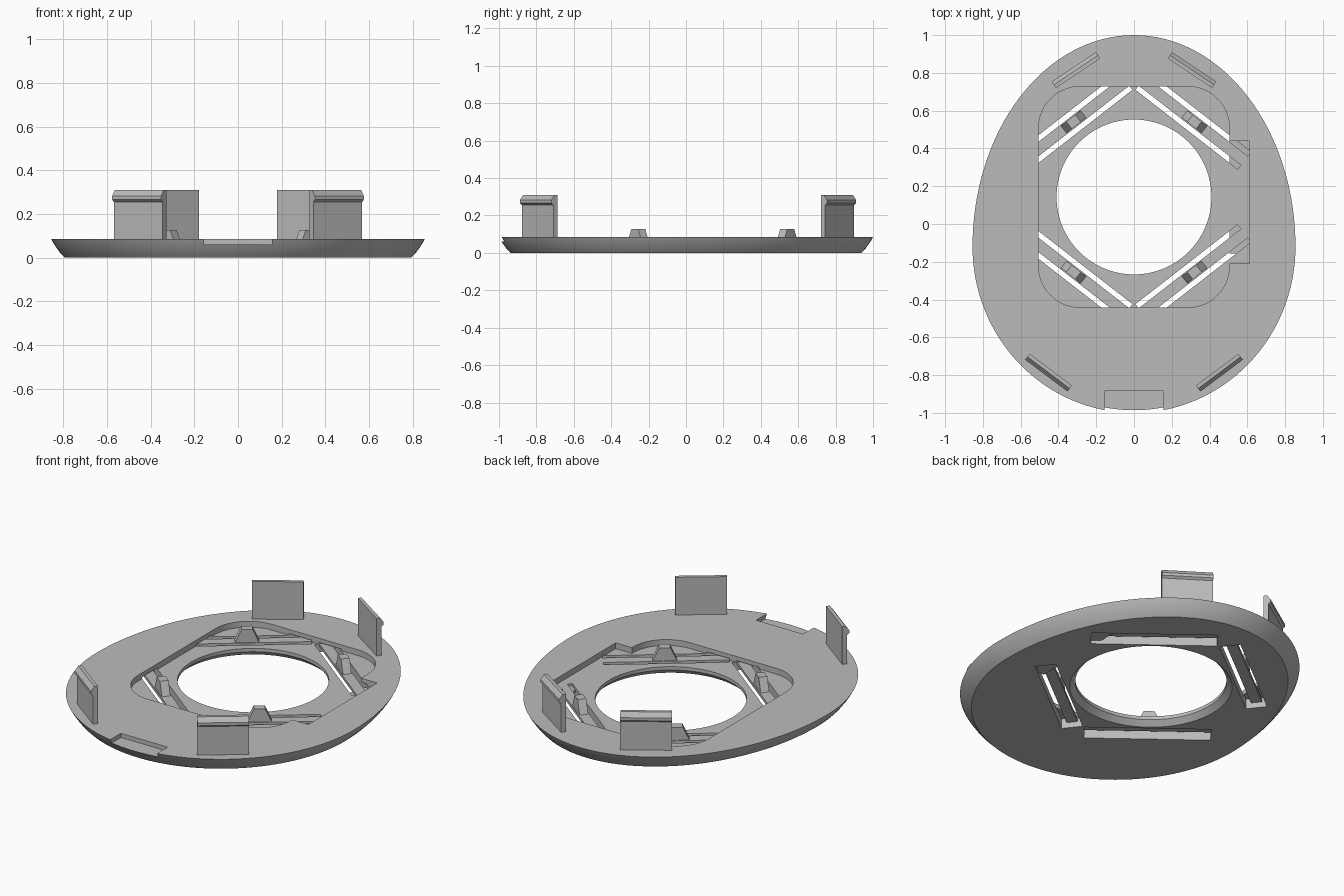
import bpy, bmesh, math
from mathutils import Matrix, Vector

cube = bpy.data.objects.get("Cube")
if cube:
    bpy.data.objects.remove(cube, do_unlink=True)

grey = bpy.data.materials.new("plain grey")
grey.use_nodes = True
grey.diffuse_color = (0.5, 0.5, 0.5, 1)
grey.node_tree.nodes["Principled BSDF"].inputs["Base Color"].default_value = (0.5, 0.5, 0.5, 1)

UP = Vector((0, 0, 1))
MID = 0.143          # centre of the opening along y
TOP, FLOOR = 0.085, 0.05


def loft(name, rings, matrix=Matrix()):
    """Closed solid through rings of equal point count."""
    bm = bmesh.new()
    loops = [[bm.verts.new(matrix @ Vector(p)) for p in ring] for ring in rings]
    n = len(loops[0])
    bm.faces.new(loops[0])
    bm.faces.new(loops[-1])
    for a, b in zip(loops, loops[1:]):
        for i in range(n):
            j = (i + 1) % n
            bm.faces.new((a[i], a[j], b[j], b[i]))
    bmesh.ops.recalc_face_normals(bm, faces=bm.faces)
    mesh = bpy.data.meshes.new(name)
    bm.to_mesh(mesh)
    bm.free()
    mesh.materials.append(grey)
    obj = bpy.data.objects.new(name, mesh)
    bpy.context.collection.objects.link(obj)
    return obj


def prism(name, pts, lo, hi, matrix=Matrix()):
    return loft(name, [[(x, y, z) for x, y in pts] for z in (lo, hi)], matrix)


def rect(x0, x1, y0, y1):
    return [(x0, y0), (x1, y0), (x1, y1), (x0, y1)]


def circle(r, z, n=96):
    return [(r * math.cos(math.tau * i / n), MID + r * math.sin(math.tau * i / n), z) for i in range(n)]


def frame(x_axis, y_axis, z_axis, origin):
    m = Matrix((x_axis, y_axis, z_axis)).transposed().to_4x4()
    m.translation = origin
    return m


def egg(inset, z, n=128):
    ring = []
    for i in range(n):
        a = math.tau * i / n
        c, s = math.cos(a), math.sin(a)
        ry = 1.12 if s > 0 else 0.88
        normal = Vector((c / 0.855, s / ry)).normalized()
        ring.append((0.855 * c - normal.x * inset, -0.12 + ry * s - normal.y * inset, z))
    return ring


# Egg-shaped base plate with a rounded underside edge
plate = loft("base_plate", [egg(0.062, 0), egg(0.041, 0.022), egg(0.024, 0.045),
                            egg(0.01, 0.066), egg(0, TOP)])

# Rounded recess outline
recess = []
for k, (sx, sy) in enumerate([(1, 1), (-1, 1), (-1, -1), (1, -1)]):
    for i in range(13):
        a = math.pi / 2 * (k + i / 12)
        recess.append((sx * 0.285 + 0.22 * math.cos(a), MID + sy * 0.365 + 0.22 * math.sin(a)))

cutters = [
    prism("recess_cutter", recess, FLOOR, 0.2),
    prism("side_channel_cutter", rect(0.4, 0.612, -0.21, 0.44), FLOOR, 0.2),
    prism("front_notch_cutter", rect(-0.155, 0.155, -1.2, -0.885), 0.06, 0.2),
    loft("opening_cutter", [circle(0.455, -0.015), circle(0.41, 0.03), circle(0.41, 0.2)]),
]

# Diagonal slots, spring arms and their bumps
for sx, side in ((1, "left"), (-1, "right")):
    for sy, end in ((1, "back"), (-1, "front")):
        along = Vector((0.79 * sx, -0.614 * sy, 0)).normalized()
        across = Vector((0.614 * sx, 0.79 * sy, 0)).normalized()
        origin = Vector((0.32 * sx, MID + 0.398 * sy, 0))
        flat = frame(along, across, UP, origin)
        cutters.append(prism("slot_cutter", rect(-0.35, 0.335, -0.058, 0.058), -0.1, 0.06, flat))
        prism(f"{end}_{side}_spring_arm", rect(-0.355, 0.34, -0.03, 0.03), 0.033, FLOOR, flat)
        upright = frame(along, UP, across, origin)
        prism(f"{end}_{side}_bump", [(-0.068, 0.045), (0.068, 0.045), (0.03, 0.127), (-0.03, 0.127)],
              -0.024, 0.024, upright)

for cutter in cutters:
    mod = plate.modifiers.new(cutter.name, "BOOLEAN")
    mod.operation, mod.solver, mod.object = "DIFFERENCE", "EXACT", cutter
bpy.context.view_layer.objects.active = plate
for mod in list(plate.modifiers):
    bpy.ops.object.modifier_apply(modifier=mod.name)
for cutter in cutters:
    bpy.data.objects.remove(cutter, do_unlink=True)

# Pad closing the slot ends below the side channel
prism("slot_end_pad", rect(0.505, 0.63, MID - 0.3, MID + 0.3), 0.02, 0.035)

# Upright snap clips with outward hooks
hook = [(-0.02, 0.05), (-0.02, 0.31), (0, 0.31), (0.02, 0.283), (0.02, 0.266), (0.008, 0.255), (0.008, 0.05)]
for sx, side in ((1, "left"), (-1, "right")):
    for end, (x, y), (nx, ny) in (("back", (0.307, 0.815), (0.555, 0.83)),
                                  ("front", (0.452, -0.787), (0.6, -0.8))):
        out = Vector((nx * sx, ny, 0)).normalized()
        m = frame(out, UP, out.cross(UP), Vector((x * sx, y, 0)))
        prism(f"{end}_{side}_clip", hook, -0.14, 0.14, m)

# Smooth curved walls, keep edges crisp
bpy.ops.object.select_all(action="DESELECT")
plate.select_set(True)
bpy.ops.object.shade_smooth_by_angle(angle=math.radians(25))
